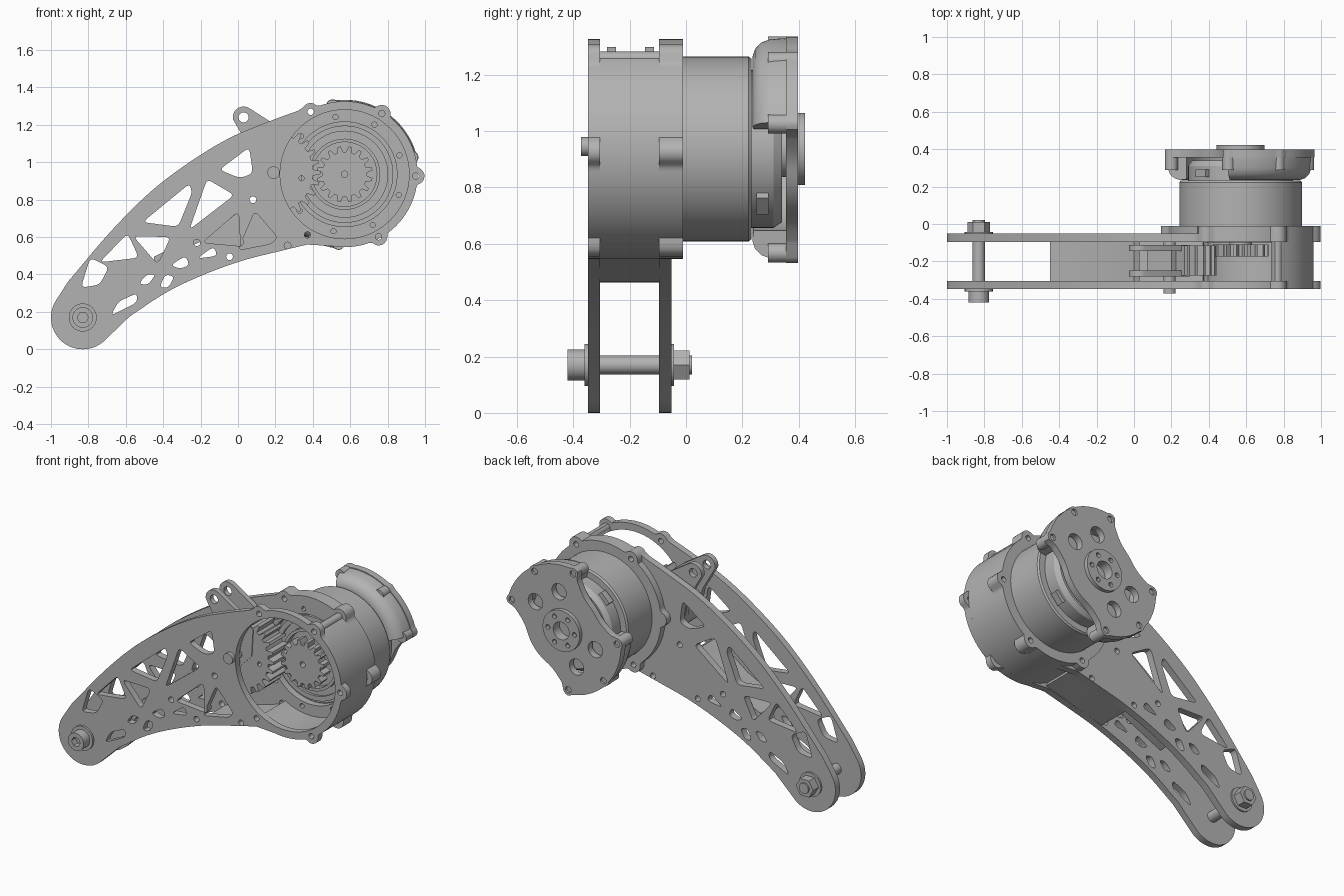
import bpy, bmesh
from math import sin, cos, pi, radians, sqrt
from mathutils import Vector

if "Cube" in bpy.data.objects:
    bpy.data.objects.remove(bpy.data.objects["Cube"], do_unlink=True)

metal = bpy.data.materials.new("grey metal")
metal.use_nodes = True
metal.diffuse_color = (0.45, 0.45, 0.45, 1)
metal.node_tree.nodes["Principled BSDF"].inputs["Base Color"].default_value = (0.45, 0.45, 0.45, 1)

MOTOR = Vector((0.57, 0.936))
PIVOT = Vector((0.19, 0.945))
BOLT = Vector((-0.83, 0.17))
LUGS = [radians(-1.5 + 60 * k) for k in range(6)]
LOBES = [radians(57), radians(222)]
HALF = radians(43)


def polar(c, r, a):
    return Vector((c[0] + r * cos(a), c[1] + r * sin(a)))


def circle(c, r, n=32, start=0):
    return [polar(c, r, start + 2 * pi * i / n) for i in range(n)]


def rounded(pts, size=0.03):
    """Polygon with its corners replaced by short curves."""
    pts = [Vector(p) for p in pts]
    out = []
    for i, p in enumerate(pts):
        ends = []
        for q in (pts[i - 1], pts[(i + 1) % len(pts)]):
            d = q - p
            ends.append(p + d.normalized() * min(size, d.length * 0.4))
        a, b = ends
        for k in range(5):
            t = k / 4
            out.append(a * (1 - t) ** 2 + p * 2 * t * (1 - t) + b * t * t)
    return out


def smooth(pts, steps=5):
    """Open curve through the points."""
    p = [Vector(q) for q in pts]
    p = [p[0] * 2 - p[1]] + p + [p[-1] * 2 - p[-2]]
    out = []
    for a, b, c, d in zip(p, p[1:], p[2:], p[3:]):
        for k in range(steps):
            t = k / steps
            out.append(b + (c - a) * t / 2 + (a * 2 - b * 5 + c * 4 - d) * t * t / 2
                       + (b * 3 - a - c * 3 + d) * t ** 3 / 2)
    return out + [p[-2]]


def finish(ob, name):
    ob.name = name
    ob.data.materials.clear()
    ob.data.materials.append(metal)
    bm = bmesh.new()
    bm.from_mesh(ob.data)
    bmesh.ops.remove_doubles(bm, verts=bm.verts, dist=0.0001)
    bmesh.ops.recalc_face_normals(bm, faces=bm.faces)
    bm.to_mesh(ob.data)
    bm.free()
    bpy.ops.object.select_all(action='DESELECT')
    ob.select_set(True)
    bpy.context.view_layer.objects.active = ob
    bpy.ops.object.shade_smooth_by_angle(angle=radians(30))


def plate(name, y0, y1, outline, holes=()):
    """Flat part in the x-z plane, cut through by the hole outlines."""
    cu = bpy.data.curves.new(name, 'CURVE')
    cu.dimensions = '2D'
    cu.fill_mode = 'BOTH'
    cu.extrude = (y1 - y0) / 2
    for loop in [outline, *holes]:
        sp = cu.splines.new('POLY')
        sp.points.add(len(loop) - 1)
        for pt, p in zip(sp.points, loop):
            pt.co = (p[0], p[1], 0, 1)
        sp.use_cyclic_u = True
    ob = bpy.data.objects.new(name, cu)
    bpy.context.collection.objects.link(ob)
    ob.location.y = (y0 + y1) / 2
    ob.rotation_euler.x = pi / 2
    bpy.ops.object.select_all(action='DESELECT')
    ob.select_set(True)
    bpy.context.view_layer.objects.active = ob
    bpy.ops.object.convert(target='MESH')
    finish(bpy.context.view_layer.objects.active, name)


def rod(name, c, r, y0, y1, n=32, holes=()):
    plate(name, y0, y1, circle(c, r, n), holes)


def sweep(name, profile, a0=0, a1=2 * pi, steps=64):
    """Closed (radius, y) profile swept about the motor axis."""
    bm = bmesh.new()
    rings = []
    for i in range(steps + 1):
        a = a0 + (a1 - a0) * i / steps
        spots = [(polar(MOTOR, r, a), y) for r, y in profile]
        rings.append([bm.verts.new((p.x, y, p.y)) for p, y in spots])
    n = len(profile)
    for u, v in zip(rings, rings[1:]):
        for j in range(n):
            k = (j + 1) % n
            bm.faces.new((u[j], u[k], v[k], v[j]))
    if a1 - a0 < 6:
        bm.faces.new(rings[0])
        bm.faces.new(rings[-1])
    me = bpy.data.meshes.new(name)
    bm.to_mesh(me)
    bm.free()
    ob = bpy.data.objects.new(name, me)
    bpy.context.collection.objects.link(ob)
    finish(ob, name)


def teeth(c, count, pitch, root, tip, first):
    """Gear tooth outline points."""
    return [polar(c, r, first + (i + f) * pitch) for i in range(count)
            for f, r in ((-0.32, root), (-0.14, tip), (0.14, tip), (0.32, root))]


def lugged(a, base, d, size, angles):
    """Radius of a disc with round lugs at the given angles."""
    r = base
    for lug in angles:
        s = size ** 2 - (d * sin(a - lug)) ** 2
        if cos(a - lug) > 0 and s > 0:
            r = max(r, d * cos(a - lug) + sqrt(s))
    return r


def flange_edge(a):
    return polar(MOTOR, lugged(a, 0.39, 0.38, 0.047, LUGS), a)


# Side plates: curved arm running into the motor ring
upper = smooth([(-0.91, 0.36), (-0.685, 0.625), (-0.47, 0.84), (-0.26, 1.0),
                (-0.045, 1.13), (0.17, 1.22), (0.32, 1.275)])
lower = smooth([(0.37, 0.56), (0.22, 0.524), (0.01, 0.47), (-0.205, 0.39), (-0.39, 0.3), (-0.58, 0.175)])
ring_edge = [flange_edge(radians(122 - 2 * i)) for i in range(112)]
tip_edge = [polar(BOLT, 0.17, radians(-50 - 8 * i)) for i in range(21)]
arm = upper + ring_edge + lower + tip_edge

windows = [
    [(-0.1, 0.96), (0.06, 1.08), (0.08, 0.94), (0.01, 0.915)],
    [(-0.51, 0.68), (-0.26, 0.885), (-0.245, 0.84), (-0.32, 0.655)],
    [(-0.26, 0.64), (-0.165, 0.91), (-0.02, 0.825)],
    [(-0.56, 0.605), (-0.36, 0.6), (-0.43, 0.455)],
    [(-0.74, 0.465), (-0.59, 0.62), (-0.53, 0.49)],
    [(-0.84, 0.33), (-0.79, 0.49), (-0.69, 0.44), (-0.74, 0.345)],
    [(-0.68, 0.18), (-0.64, 0.255), (-0.54, 0.3), (-0.54, 0.25)],
    [(-0.53, 0.35), (-0.49, 0.4), (-0.44, 0.4), (-0.48, 0.345)],
    [(-0.42, 0.33), (-0.39, 0.4), (-0.34, 0.39), (-0.37, 0.33)],
    [(-0.36, 0.45), (-0.28, 0.5), (-0.26, 0.45), (-0.31, 0.43)],
    [(-0.22, 0.485), (-0.13, 0.55), (-0.11, 0.5)],
]
front_windows = [
    [(-0.19, 0.57), (0.0, 0.735), (0.035, 0.55)],
    [(0.09, 0.74), (0.21, 0.6), (0.18, 0.565), (0.0, 0.53)],
]
holes = [rounded(w) for w in windows]
holes += [circle(p, 0.018, 16) for p in ((0.08, 0.8), (-0.22, 0.57), (0.265, 0.555), (-0.045, 0.495))]
lug_holes = [circle(polar(MOTOR, 0.38, a), 0.017, 16) for a in LUGS if abs(a - pi) > 0.1]
screw_holes = [circle(polar(MOTOR, 0.31, radians(19 + 40 * k)), 0.014, 12) for k in range(9)]
plate("front_side_plate", -0.347, -0.305, arm,
      holes + lug_holes + [rounded(w) for w in front_windows] + [circle(MOTOR, 0.345, 72)])
plate("rear_side_plate", -0.096, -0.052, arm, holes + lug_holes + screw_holes + [circle(MOTOR, 0.28, 64)])
plate("motor_flange", -0.053, -0.01, [flange_edge(radians(2 * i)) for i in range(180)], lug_holes)

# Walls joining the two plates
sweep("ring_wall", [(0.35, -0.306), (0.39, -0.306), (0.39, -0.095), (0.35, -0.095)],
      radians(-120), radians(62))
plate("lower_wall", -0.306, -0.095, [(0.39, 0.57), (0.22, 0.526), (0.01, 0.472), (-0.02, 0.465),
                                    (-0.02, 0.495), (0.2, 0.555), (0.37, 0.605)])
plate("strut_wall", -0.306, -0.095, [(-0.45, 0.462), (-0.2, 0.575), (0.03, 0.755),
                                    (0.0, 0.77), (-0.22, 0.605), (-0.45, 0.495)])
rod("ring_spacer", polar(MOTOR, 0.375, LUGS[1]), 0.026, -0.306, -0.095)

# Motor body, hub ring and pinion
sweep("motor_can", [(0, -0.06), (0.275, -0.06), (0.275, -0.02), (0.328, -0.02), (0.328, 0.222),
                    (0.32, 0.232), (0, 0.232)])
sweep("motor_hub_ring", [(0.172, -0.1), (0.19, -0.1), (0.19, -0.05), (0.172, -0.05)])
sweep("motor_face_step", [(0.23, -0.075), (0.26, -0.075), (0.26, -0.05), (0.23, -0.05)])
rod("pinion_shaft", MOTOR, 0.06, -0.12, -0.05)
plate("pinion", -0.175, -0.11, teeth(MOTOR, 16, pi / 8, 0.12, 0.15, pi / 16), [circle(MOTOR, 0.017, 16)])

# Swinging lever with toothed sector
step = 2 * pi / 26
sector = teeth(PIVOT, 11, step, 0.212, 0.25, -5 * step)
back_edge = [polar(PIVOT, 0.1, radians(110 + 14 * i)) for i in range(11)]
plate("gear_sector", -0.275, -0.115, sector + back_edge, [circle((0.34, 0.915), 0.014, 12)])
eye = Vector((0.03, 1.24))
lever = [polar(eye, 0.058, radians(190 - 10 * i)) for i in range(14)]
lever += [(0.2, 1.2), (0.3, 1.12), (0.29, 0.95), (0.19, 0.85), (0.09, 0.93), (0.06, 1.08)]
for name, y in (("front_lever_plate", -0.28), ("rear_lever_plate", -0.145)):
    plate(name, y, y + 0.032, lever, [circle(eye, 0.027, 24)])
plate("lever_web", -0.25, -0.14, [(0.07, 1.05), (0.2, 1.14), (0.25, 1.1), (0.1, 0.97)])
rod("pivot_pin", PIVOT, 0.033, -0.372, -0.05)

# Clamp bolt at the arm tip
rod("bolt_shaft", BOLT, 0.033, -0.38, 0.022)
rod("bolt_head", BOLT, 0.055, -0.42, -0.358, 32, [circle(BOLT, 0.03, 6)])
rod("front_washer", BOLT, 0.075, -0.36, -0.345)
rod("rear_washer", BOLT, 0.075, -0.054, -0.042)
rod("bolt_nut", BOLT, 0.06, -0.044, 0.012, 6)

# Rear housing core and two curved covers
sweep("rear_core", [(0, 0.225), (0.28, 0.225), (0.28, 0.31), (0.26, 0.34), (0, 0.34)])
rod("rear_axle", MOTOR, 0.1, 0.33, 0.36)
cover = [(0.29, 0.36), (0.29, 0.24), (0.325, 0.235), (0.355, 0.245), (0.378, 0.267),
         (0.39, 0.3), (0.393, 0.36)]
posts = []
for name, a in zip(("upper_rear_cover", "lower_rear_cover"), LOBES):
    sweep(name, cover, a - HALF, a + HALF, 30)
    posts += [a - HALF, a, a + HALF]


def cap_edge(a):
    off = min(abs((a - lobe + pi) % (2 * pi) - pi) for lobe in LOBES)
    t = min(1, max(0, (off - HALF) / radians(38)))
    return polar(MOTOR, lugged(a, 0.398 - 0.135 * (1 - (1 - t) ** 3), 0.37, 0.036, posts), a)


big_holes = [circle(polar(MOTOR, 0.23, a + s * radians(25)), 0.05, 24) for a in LOBES for s in (-1, 1)]
post_holes = [circle(polar(MOTOR, 0.37, a), 0.02, 16) for a in posts]
plate("rear_cap", 0.355, 0.398, [cap_edge(radians(2 * i)) for i in range(180)],
      big_holes + post_holes + [circle(MOTOR, 0.055)])
hub_holes = [circle(polar(MOTOR, 0.092, 2 * pi * i / 6), 0.015, 12) for i in range(6)]
rod("rear_hub", MOTOR, 0.128, 0.396, 0.422, 48, hub_holes + [circle(MOTOR, 0.055)])
for i, a in enumerate(posts):
    p = polar(MOTOR, 0.37, a)
    rod("cap_post_%d" % (i + 1), p, 0.034, 0.29, 0.356)
    rod("cap_screw_%d" % (i + 1), p, 0.019, 0.35, 0.385, 16)

# Cable sockets in the two open sides of the core
for name, angle in (("left_cable_socket", -42), ("right_cable_socket", 135)):
    a = radians(angle)
    plate(name, 0.25, 0.292, circle(polar(MOTOR, 0.265, a), 0.055, 4, a + pi / 4))
